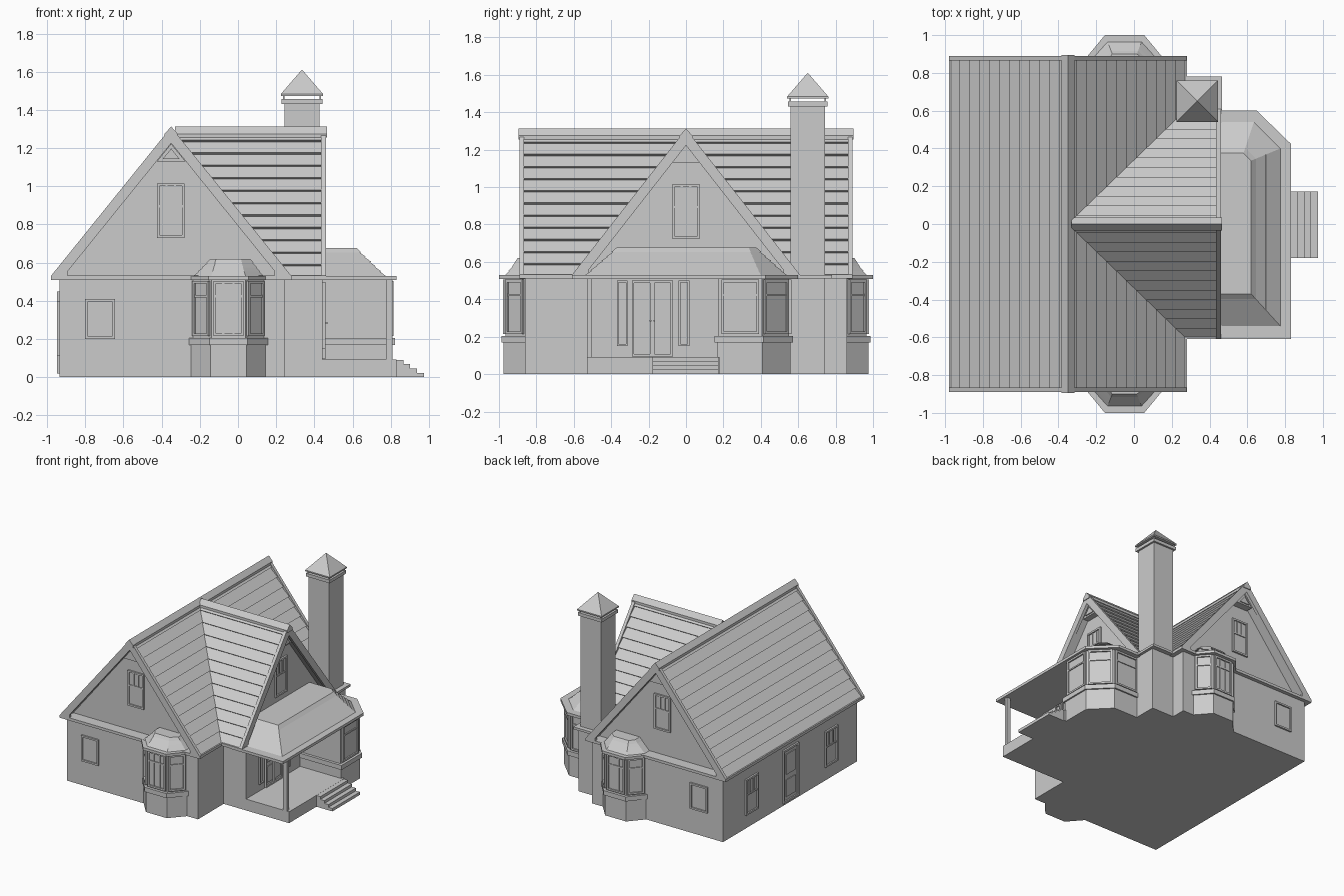
import bpy, bmesh, math
from mathutils import Vector

if "Cube" in bpy.data.objects:
    bpy.data.objects.remove(bpy.data.objects["Cube"])


def build(name, ring_sets):
    """One object from several lofts; each loft is a list of equal 3D rings."""
    bm = bmesh.new()
    for rings in ring_sets:
        vs = [[bm.verts.new(p) for p in r] for r in rings]
        n = len(vs[0])
        bm.faces.new(vs[0])
        bm.faces.new(vs[-1])
        for a, b in zip(vs, vs[1:]):
            for i in range(n):
                j = (i + 1) % n
                bm.faces.new((a[i], a[j], b[j], b[i]))
    bmesh.ops.recalc_face_normals(bm, faces=bm.faces[:])
    me = bpy.data.meshes.new(name)
    bm.to_mesh(me)
    bm.free()
    ob = bpy.data.objects.new(name, me)
    bpy.context.collection.objects.link(ob)
    return ob


def flat(poly, z):
    return [(x, y, z) for x, y in poly]


def prism(name, poly, z0, z1):
    return build(name, [[flat(poly, z0), flat(poly, z1)]])


def rect(x0, x1, y0, y1):
    return [(x0, y0), (x1, y0), (x1, y1), (x0, y1)]


def box(name, x0, x1, y0, y1, z0, z1):
    return prism(name, rect(x0, x1, y0, y1), z0, z1)


def panel(name, p, q, z0, z1, rails=(), bars=(), f=0.014, extra=()):
    """Framed window or door on the wall line p-q, outward to the right of p-q.
    rails: heights 0-1; bars: (position, from, to); extra: raised rectangles."""
    p, q = Vector(p), Vector(q)
    w, h = (q - p).length, z1 - z0
    u = (q - p) / w
    n = Vector((u.y, -u.x))
    t = 0.4 * f
    parts = [(0, w, z0, z1, .003), (0, f, z0, z1, .014), (w - f, w, z0, z1, .014),
             (f, w - f, z0, z0 + f, .014), (f, w - f, z1 - f, z1, .014)]
    parts += [(f, w - f, z0 + r * h - t, z0 + r * h + t, .01) for r in rails]
    parts += [(b * w - t, b * w + t, z0 + a * h, z0 + c * h, .009) for b, a, c in bars]
    parts += [(a * w, b * w, z0 + c * h, z0 + d * h, .009) for a, b, c, d in extra]
    sets = []
    for a, b, c, d, out in parts:
        foot = [p + u * s + n * o for s, o in ((a, -.01), (b, -.01), (b, out), (a, out))]
        sets.append([flat(foot, c), flat(foot, d)])
    return build(name, sets)


# Roofs: b runs across the ridge, a along it
EAVE, PEAK = 0.53, 1.31


def main_map(b, a, z):
    return (-0.35 + b, a, z)


def cross_map(b, a, z):
    return (a, b, z)


def extrude(name, prof, a0, a1, to):
    return build(name, [[[to(b, a, z) for b, z in prof] for a in (a0, a1)]])


def mirrored(side):
    return side + [(-b, z) for b, z in reversed(side) if b > 1e-6]


def gable_roof(name, half, a0, a1, ends, wall, to):
    slope = (PEAK - EAVE) / half
    courses, step, side = 12, 0.014, [(0, PEAK - 0.025)]
    for i in range(courses):
        for t, o in ((i / courses, -0.02), ((i + 1) / courses, -0.02 + step)):
            if i or o > -0.02:
                side.append((half * t + o * .78, PEAK + (EAVE - PEAK) * t + o * .63))
    under = [(half - 0.06, EAVE), (0, PEAK - 0.07)]
    outer = mirrored(side[::-1])
    outer = outer + [(-b, z) for b, z in under] + [under[0]]
    extrude(name + "_shingles", outer, a0, a1, to)
    # Ridge cap
    cap = mirrored([(.034, 1.255), (.034, 1.275), (0, 1.313)])
    grow = [0.006 if e in ends else 0 for e in (a0, a1)]
    extrude(name + "_ridge_cap", cap, a0 - grow[0], a1 + grow[1], to)
    # Gable infill wall
    w0, w1 = wall
    extrude(name + "_gable_wall", [(half - .045, EAVE - .01), (0, PEAK - .05), (.045 - half, EAVE - .01)], w0, w1, to)
    # Barge boards and peak ornament at each open end
    cut = 0.068
    board = [(half, EAVE), (0, PEAK), (-half, EAVE), (cut - half + .02, EAVE),
             (cut - half + .02, EAVE + .02 * slope), (0, PEAK - cut * slope),
             (half - cut - .02, EAVE + .02 * slope), (half - cut - .02, EAVE)]
    for e in ends:
        s = 1 if e > 0 else -1
        extrude(name + "_barge_board", board, e - s * .025, e, to)
        for r, d in ((.075, .03), (.045, .022)):
            z = 1.13 + (.075 - r) * .4
            extrude(name + "_peak_ornament", [(-r, z), (r, z), (0, z + r * slope)],
                    (w1 if s > 0 else w0) - s * .01, e - s * d, to)


gable_roof("main_roof", 0.63, -0.89, 0.89, (-0.89, 0.89), (-0.80, 0.80), main_map)
gable_roof("cross_roof", 0.61, -0.33, 0.46, (0.46,), (-0.25, 0.38), cross_map)

# Ground floor walls and eave slabs
box("main_walls", -.935, .243, -.86, .86, 0, .515)
box("wing_walls", .2, .443, -.53, .55, 0, .515)
box("main_eave", -.98, .28, -.89, .89, .51, .532)
box("wing_eave", .2, .462, -.61, .61, .511, .533)
box("chimney_eave", .2, .465, .5, .78, .512, .531)


def hip_steps(name, low, high, z0, z1, n):
    """Stepped shingle courses between two outlines."""
    def ring(t, z):
        return [(a + (c - a) * t, b + (d - b) * t, z) for (a, b), (c, d) in zip(low, high)]
    rings = []
    for k in range(n):
        rings.append(ring(k / n, z0 + (z1 - z0) * k / n))
        rings.append(ring(min(1, (k + 1.3) / n), z0 + (z1 - z0) * (k + 1) / n))
    build(name, [rings])


# Side bays, front and back
def bay(e, s):
    pts = [(-.235 - e, .78), (-.235 - e, .86), (-.14 - .4 * e, .965 + e),
           (.04 + .4 * e, .965 + e), (.135 + e, .86), (.135 + e, .78)]
    return [(x, s * y) for x, y in pts]


for s, side in ((-1, "front"), (1, "back")):
    prism(side + "_bay_base", bay(.01, s), 0, .17)
    prism(side + "_bay_sill", bay(.022, s), .168, .205)
    prism(side + "_bay_wall", bay(0, s), .2, .515)
    prism(side + "_bay_eave", bay(.035, s), .509, .531)
    top = [(-.145, .78), (-.145, .86), (-.115, .9), (.015, .9), (.065, .86), (.065, .78)]
    hip_steps(side + "_bay_roof", bay(0, s), [(x, s * y) for x, y in top], .53, .62, 4)

    def wall_panel(name, p, q, *args):
        p, q = (p, q) if s < 0 else (q, p)
        panel(side + name, p, q, *args)

    pts = bay(0, s)
    for i in (1, 2, 3):
        p, q = Vector(pts[i]), Vector(pts[i + 1])
        bars = ((.33, 0, 1), (.67, 0, 1)) if i == 2 else ()
        wall_panel("_bay_window", p.lerp(q, .06), q.lerp(p, .06), .215, .505, (.72,), bars)
    wall_panel("_small_window", (-.8, s * .86), (-.645, s * .86), .2, .41)
    wall_panel("_gable_window", (-.425, s * .80), (-.28, s * .80), .73, 1.015, (.58,),
               ((.35, .58, 1), (.65, .58, 1)))

panel("cross_gable_window", (.38, -.075), (.38, .075), .725, 1.015, (.58,),
      ((.35, .58, 1), (.65, .58, 1)))

# Left wall windows and door
for y in (.5, -.52):
    panel("left_window", (-.935, y + .08), (-.935, y - .08), .11, .40, (.55,),
          ((.35, .55, 1), (.65, .55, 1)))
panel("left_door", (-.935, .1), (-.935, -.1), .02, .45, (), (), .016,
      ((.2, .8, .1, .42), (.2, .8, .52, .9)))

# Corner bay beside the porch
def corner(e):
    return [(.42, .175 - e), (.80 + e, .175 - e), (.80 + e, .405 + .4 * e),
            (.655 + .4 * e, .55 + e), (.42, .55 + e)]


prism("corner_bay_base", corner(.01), 0, .17)
prism("corner_bay_sill", corner(.022), .168, .205)
prism("corner_bay_wall", corner(0), .2, .515)
pts = corner(0)
for i in (1, 2, 3):
    p, q = Vector(pts[i]), Vector(pts[i + 1])
    panel("corner_bay_window", p.lerp(q, .06), q.lerp(p, .06), .215, .505, (.72,))

# Porch floor, post, steps and roof
box("porch_floor", .43, .83, -.53, .18, 0, .092)
box("porch_post", .775, .81, -.53, -.505, .09, .515)
for i in range(4):
    box("porch_step", .82, .866 + .036 * i, -.18, .173, 0, .091 - .0225 * i)
prism("porch_eave", [(.37, -.61), (.83, -.61), (.83, .425), (.65, .6), (.37, .6)], .508, .53)
hip_steps("porch_roof", [(.37, -.54), (.775, -.54), (.775, .4), (.635, .54), (.37, .54)],
          [(.37, -.37), (.62, -.37), (.62, .335), (.58, .375), (.37, .375)], .53, .678, 6)

# Double front door with sidelights
for y in (-.29, -.18):
    panel("front_door_leaf", (.443, y), (.443, y + .11), .095, .5, (), (), .012,
          ((.22, .78, .08, .4), (.22, .78, .48, .92)))
for y in (-.19, -.17):
    box("door_handle", .45, .47, y - .005, y + .005, .28, .29)
for y in (-.37, -.04):
    panel("sidelight", (.443, y), (.443, y + .058), .15, .5, (), (), .01)

# Chimney with open vent and pyramid cap
box("chimney_foot", .24, .443, .5, .743, 0, .515)
box("chimney_stack", .243, .427, .56, .742, .5, 1.44)
box("chimney_collar", .228, .442, .545, .757, 1.432, 1.458)
for x in (.24, .43):
    for y in (.557, .745):
        box("vent_post", x - .004, x + .004, y - .004, y + .004, 1.45, 1.48)
tip = [(.335, .651, 1.61)] * 4
cap = rect(.225, .445, .541, .761)
build("chimney_cap", [[flat(cap, 1.474), flat(cap, 1.484),
                       flat(rect(.334, .336, .65, .652), 1.61)]])
